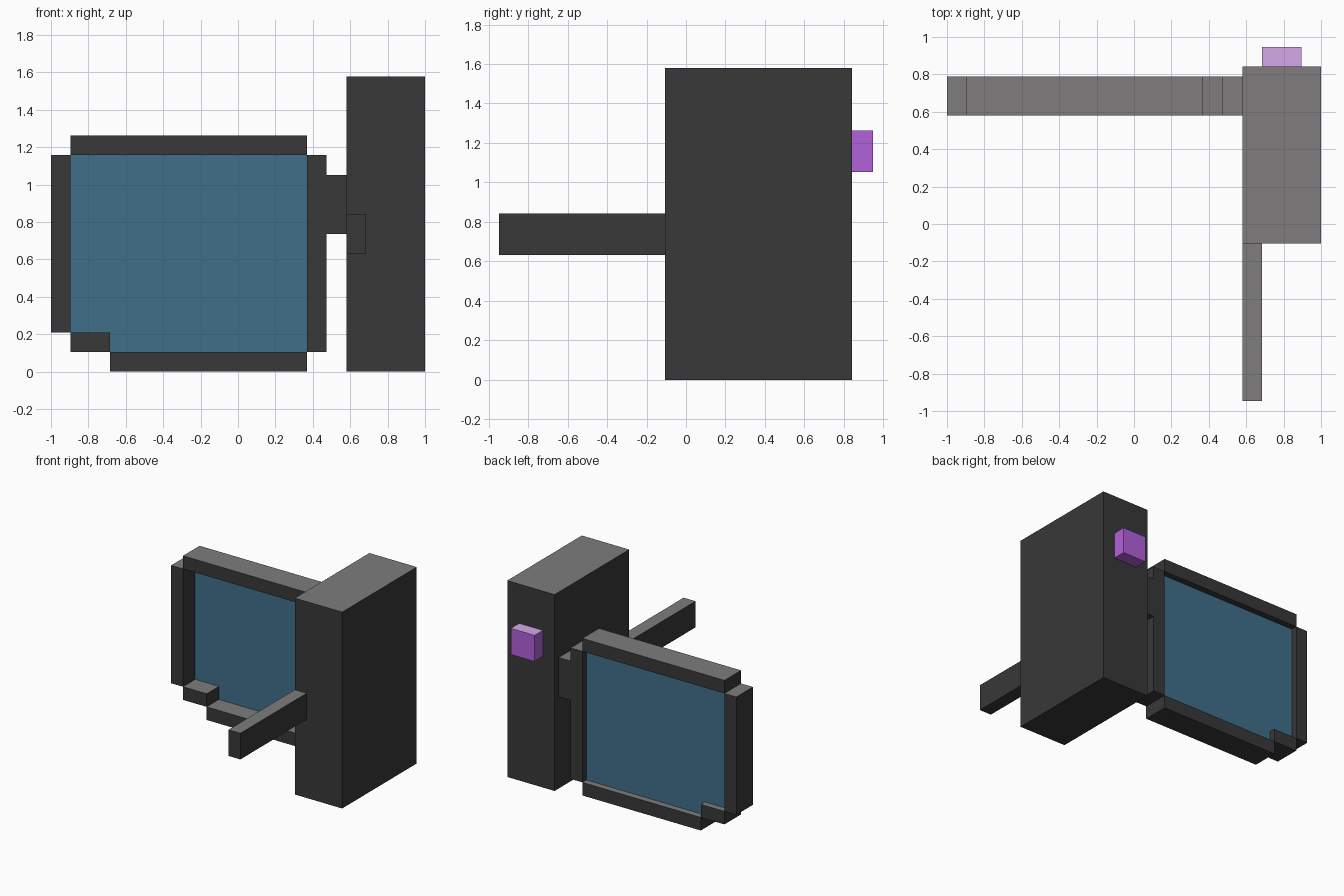
import bpy

if "Cube" in bpy.data.objects:
    bpy.data.objects.remove(bpy.data.objects["Cube"])

U = 2 / 19              # one modelling unit
OFFSET = (-1.0, -9 * U, 0.0)


def material(name, rgb):
    m = bpy.data.materials.new(name)
    m.diffuse_color = (*rgb, 1)
    m.use_nodes = True
    m.node_tree.nodes["Principled BSDF"].inputs["Base Color"].default_value = m.diffuse_color
    return m


DARK = material("charcoal", (0.040, 0.040, 0.040))
DARK_TOP = material("warm_grey", (0.209, 0.202, 0.202))
GLASS = material("slate_blue", (0.051, 0.159, 0.255))
PURPLE = material("purple", (0.45, 0.119, 0.71))
PURPLE_TOP = material("pale_purple", (0.69, 0.405, 0.84))


def box(name, mat, x, y, z, top=None):
    """Box from (min, max) ranges in units; upward faces take the top colour."""
    ranges = (x, y, z)
    centre = [o + U * (a + b) / 2 for o, (a, b) in zip(OFFSET, ranges)]
    bpy.ops.mesh.primitive_cube_add(size=1, location=centre)
    ob = bpy.context.object
    ob.name = name
    ob.scale = [U * (b - a) for a, b in ranges]
    bpy.ops.object.transform_apply(location=False, rotation=False, scale=True)
    ob.data.materials.append(mat)
    if top:
        ob.data.materials.append(top)
        for face in ob.data.polygons:
            face.material_index = int(face.normal.z > 0.5)
    return ob


# Main block with its front arm and rear button
box("body", DARK, (15, 19), (8, 17), (0, 15), DARK_TOP)
box("front_arm", DARK, (15, 16), (0, 8), (6, 8), DARK_TOP)
box("rear_button", PURPLE, (16, 18), (17, 18), (10, 12), PURPLE_TOP)

# Frame bars around the screen, with a stepped lower corner
DEPTH = (14.5, 16.5)
box("frame_left", DARK, (0, 1), DEPTH, (2, 11), DARK_TOP)
box("frame_top", DARK, (1, 13), DEPTH, (11, 12), DARK_TOP)
box("frame_right", DARK, (13, 14), DEPTH, (1, 11), DARK_TOP)
box("frame_bottom", DARK, (3, 13), DEPTH, (0, 1), DARK_TOP)
box("frame_step", DARK, (1, 3), DEPTH, (1, 2), DARK_TOP)
box("frame_bracket", DARK, (14, 15), DEPTH, (7, 10), DARK_TOP)

# Thin screen set towards the back of the frame
PANE = (15.98, 16.02)
box("screen_main", GLASS, (3, 13), PANE, (1, 11))
box("screen_side", GLASS, (1, 3), PANE, (2, 11))
